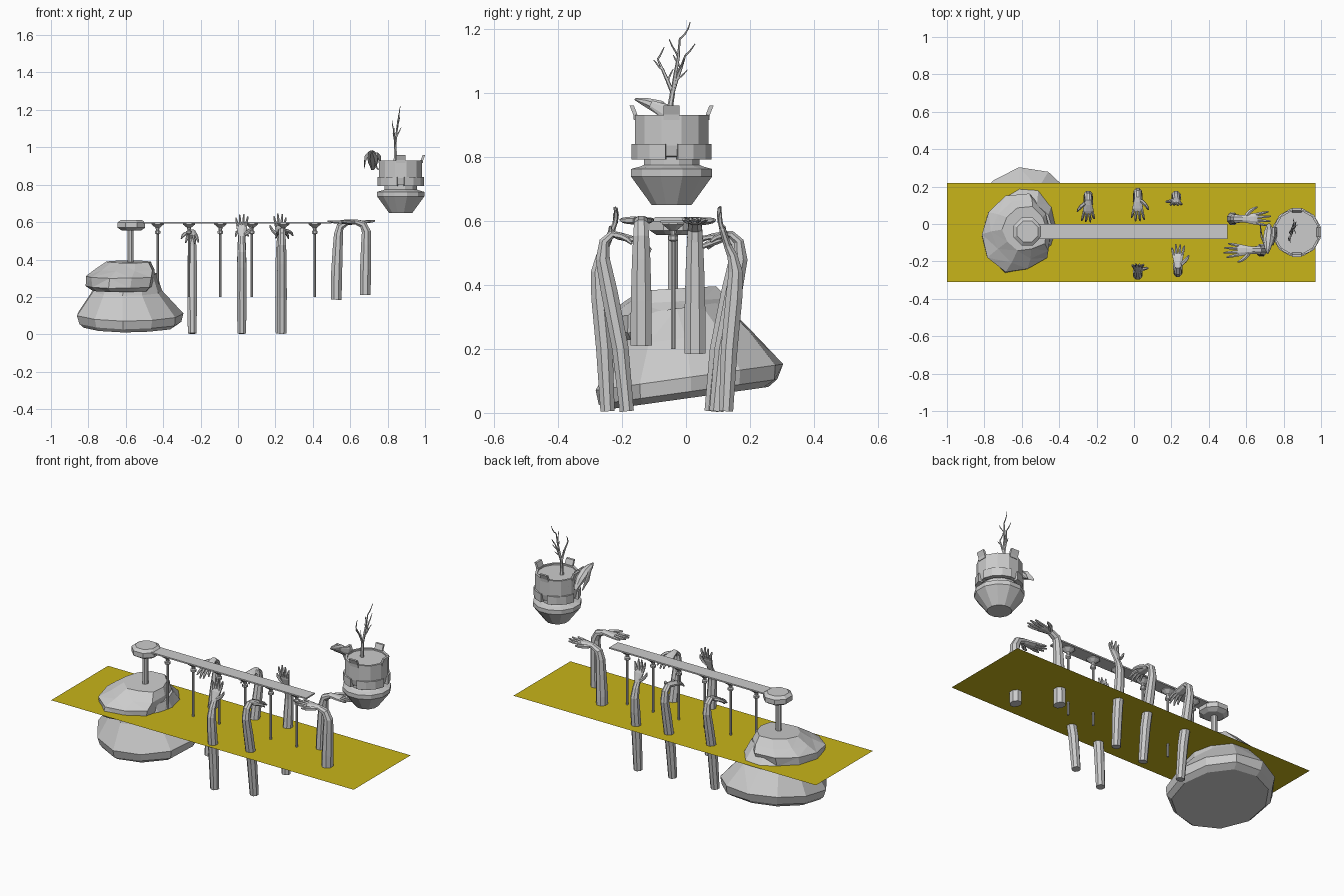
import bpy, bmesh, math, random
from mathutils import Vector as V

if "Cube" in bpy.data.objects:
    bpy.data.objects.remove(bpy.data.objects["Cube"])

random.seed(4)
Z = V((0, 0, 1))

def finish(bm, name):
    bmesh.ops.recalc_face_normals(bm, faces=bm.faces)
    me = bpy.data.meshes.new(name)
    bm.to_mesh(me)
    bm.free()
    ob = bpy.data.objects.new(name, me)
    bpy.context.collection.objects.link(ob)
    return ob

def loft(bm, rings):
    vs = [[bm.verts.new(p) for p in r] for r in rings]
    n = len(vs[0])
    for a, b in zip(vs, vs[1:]):
        for i in range(n):
            bm.faces.new((a[i], a[(i + 1) % n], b[(i + 1) % n], b[i]))
    bm.faces.new(vs[0][::-1])
    bm.faces.new(vs[-1])

def tube(bm, pts, radii, side, n=8):
    """Elliptical tube: each radius is (across side, across normal)."""
    rings = []
    for i, p in enumerate(pts):
        t = (pts[min(i + 1, len(pts) - 1)] - pts[max(i - 1, 0)]).normalized()
        nn = t.cross(side).normalized()
        s = nn.cross(t).normalized()
        a, b = radii[i]
        rings.append([p + s * a * math.cos(2 * math.pi * (k + .5) / n)
                      + nn * b * math.sin(2 * math.pi * (k + .5) / n) for k in range(n)])
    loft(bm, rings)

def turned(bm, x, y, prof, n):
    loft(bm, [[V((x + r * math.cos(2 * math.pi * (k + .5) / n),
                  y + r * math.sin(2 * math.pi * (k + .5) / n), z)) for k in range(n)] for r, z in prof])

def box(bm, size, loc):
    vs = bmesh.ops.create_cube(bm, size=1)['verts']
    for v in vs:
        v.co = V([c * s + l for c, s, l in zip(v.co, size, loc)])
    return vs

# ground sheet
bm = bmesh.new()
bm.faces.new([bm.verts.new(p) for p in
              ((-1, -.31, .275), (.97, -.31, .275), (.97, .22, .275), (-1, .22, .275))])
sheet = finish(bm, "ground_sheet")
mat = bpy.data.materials.new("yellow")
mat.diffuse_color = (.58, .46, .01, 1)
mat.use_nodes = True
mat.node_tree.nodes["Principled BSDF"].inputs["Base Color"].default_value = mat.diffuse_color
sheet.data.materials.append(mat)

# rocks: rings of (centre x, centre y, z, radius x, radius y), tilted along y
def rock(name, rings, n, tilt, jit):
    bm = bmesh.new()
    wob = [1 + random.uniform(-jit, jit) for _ in range(n)]
    out = []
    for cx, cy, z, rx, ry in rings:
        ring = []
        for k in range(n):
            a = 2 * math.pi * k / n
            w = wob[k] * (1 + random.uniform(-jit, jit) * .5)
            y = cy + ry * w * math.sin(a)
            ring.append(V((cx + rx * w * math.cos(a), y, z + tilt * y)))
        out.append(ring)
    loft(bm, out)
    bmesh.ops.triangulate(bm, faces=[f for f in bm.faces if len(f.verts) == 4 and f.calc_center_median().z > .2])
    return finish(bm, name)

rock("lower_rock", [(-.575, .01, .045, .25, .26), (-.575, .015, .065, .275, .285), (-.575, .015, .11, .285, .295),
                    (-.59, 0, .235, .19, .21), (-.58, -.03, .33, .15, .15)], 11, .14, .04)
rock("upper_rock", [(-.63, -.06, .24, .16, .18), (-.63, -.06, .262, .195, .21), (-.625, -.055, .315, .2, .215),
                    (-.60, -.04, .35, .17, .17), (-.585, -.03, .39, .125, .12)], 10, .06, .08)

# pedestal with octagonal head
bm = bmesh.new()
turned(bm, -.575, -.04, [(.017, .36), (.017, .57)], 8)
turned(bm, -.57, -.04, [(.055, .555), (.08, .57), (.08, .598), (.06, .612)], 8)
finish(bm, "pedestal")

# rail and its thin supports
bm = bmesh.new()
box(bm, (1.05, .08, .008), (-.025, -.04, .597))
finish(bm, "rail")
for i in range(6):
    bm = bmesh.new()
    turned(bm, -.43 + .168 * i, -.04,
           [(.007, .2), (.007, .535), (.016, .54), (.016, .552), (.009, .556), (.012, .57), (.036, .588), (.036, .595)], 8)
    finish(bm, "rail_support")

# arms: forearm profile is (offset along d, height); fingers continue at the given pitch
def arm(name, base, d, prof, radii, pitch, curl, thumb, k=1.0):
    bm = bmesh.new()
    base, d = V(base), V(d)
    side = Z.cross(d)
    at = lambda p: base + d * p[0] + Z * p[1]
    aim = lambda deg, sp=0: (d * math.cos(math.radians(deg)) + Z * math.sin(math.radians(deg)) + side * sp).normalized()
    pts = [at(p) for p in prof]
    wrist = pts[-1]
    palm = [wrist + aim(pitch) * l * k for l in (.02, .055, .07)]
    tube(bm, pts + palm, radii + [(.023 * k, .013 * k), (.031 * k, .012 * k), (.028 * k, .009 * k)], side)
    for j in range(4):
        off = (j - 1.5) * thumb
        p = wrist + aim(pitch) * .062 * k + side * off * .0145 * k
        path, ang = [p], pitch
        ln = (.021, .025, .024, .018)[j] * k
        for s in range(3):
            p = p + aim(ang, off * .14) * ln
            path.append(p)
            ang += curl + (j % 2) * curl * .4
        tube(bm, path, [(r * k, r * k) for r in (.0085, .008, .007, .004)], side, 6)
    p = wrist + aim(pitch) * .015 * k - side * thumb * .016 * k
    path = [p, p + aim(pitch, -thumb * 1.2) * .028 * k]
    path.append(path[-1] + aim(pitch + curl, -thumb * .7) * .024 * k)
    path.append(path[-1] + aim(pitch + curl * 2, -thumb * .4) * .018 * k)
    tube(bm, path, [(r * k, r * k) for r in (.012, .010, .008, .004)], side, 6)
    finish(bm, name)

slim = [(.025, .024), (.028, .028), (.027, .028), (.024, .024), (.020, .017), (.018, .013)]
droop = [(0, .005), (-.02, .2), (-.055, .38), (-.075, .48), (-.07, .535), (-.045, .558)]
raised = [(0, .005), (-.01, .2), (-.025, .36), (-.03, .44), (-.02, .49), (-.006, .52)]
arm("drooping_arm", (-.245, .08, 0), (0, -1, 0), [(o, z * .985) for o, z in droop], slim, -22, -14, 1)
arm("drooping_arm", (.02, .095, 0), (0, -1, 0), droop, slim, -8, -16, -1)
arm("drooping_arm", (.235, -.185, 0), (0, 1, 0), droop, slim, -14, -16, 1)
arm("raised_arm", (.02, -.245, 0), (0, 1, 0), raised, slim, 68, 12, 1, .95)
arm("raised_arm", (.225, .125, 0), (0, -1, 0), raised, slim, 72, 10, 1, .95)

# two thicker arms with level hands holding the end of the rail
thick = [(.036, .031), (.035, .032), (.031, .029), (.027, .026), (.024, .022), (.021, .015)]
hold = [(0, .0), (.002, .14), (.008, .27), (.012, .35), (.022, .392), (.06, .413)]
arm("holding_arm", (.525, .028, .185), (1, 0, 0), hold, thick, 2, 2, -1, 1.08)
arm("holding_arm", (.68, -.14, .21), (-1, 0, 0),
    [(0, 0), (-.002, .14), (-.005, .27), (-.006, .34), (.012, .378), (.05, .391)], thick, 0, 2, -1, 1.1)

# floating planter: bowl, neck and drum
px, py = .87, -.045
bm = bmesh.new()
turned(bm, px, py, [(.065, .65), (.131, .738), (.131, .762), (.10, .77), (.09, .775), (.09, .8), (.112, .802),
                    (.119, .835), (.119, .93), (.106, .93), (.106, .922)], 12)
finish(bm, "planter")

# collar segments and flared rim tabs, four of each
for q in range(4):
    bm = bmesh.new()
    mid = q * math.pi / 2 + math.pi / 4
    rings = []
    for s in range(4):
        a = mid + (s - 1.5) * .42
        c, n = V((math.cos(a), math.sin(a), 0)), V((px, py, 0))
        rings.append([n + c * r + Z * z for r, z in ((.10, .792), (.126, .792), (.126, .84), (.10, .84))])
    loft(bm, rings)
    finish(bm, "collar_segment")
    bm = bmesh.new()
    a = q * math.pi / 2
    c, t, o = V((math.cos(a), math.sin(a), 0)), V((-math.sin(a), math.cos(a), 0)), V((px, py, 0))
    loft(bm, [[o + c * (r + w) + t * h + Z * z for w, h in ((0, -.025), (.013, -.025), (.013, .025), (0, .025))]
              for r, z in ((.105, .915), (.107, .932), (.118, .96))])
    finish(bm, "rim_tab")

# bare tree
bm = bmesh.new()
def branch(p, dirn, length, r, depth):
    pts = [p]
    for _ in range(3):
        dirn = (dirn + V((random.uniform(-.12, .12), random.uniform(-.2, .2), .18))).normalized()
        pts.append(pts[-1] + dirn * length / 3)
    tube(bm, pts, [(r * f, r * f) for f in (1, .85, .7, .4)], V((1, .1, 0)), 5)
    if depth:
        for q, sgn in zip(pts[1:], (1, -1, 1)):
            branch(q, (dirn + V((random.uniform(-.4, .4), sgn * .9, -.1))).normalized(), length * .38, r * .5, depth - 1)
root = V((.84, -.045, .92))
fork = root + V((0, .003, .08))
tube(bm, [root, root + V((.003, -.004, .04)), fork], [(.011, .011), (.009, .009), (.008, .008)], V((1, 0, 0)), 6)
branch(fork, V((-.1, -.45, .9)), .115, .007, 1)
branch(fork, V((.1, .05, 1)), .17, .007, 1)
branch(fork, V((0, .5, .9)), .125, .007, 1)
finish(bm, "bare_tree")

# small bird perched on the rim
bm = bmesh.new()
X = V((1, 0, 0))
tube(bm, [V(p) for p in ((.715, -.16, .98), (.715, -.13, .972), (.718, -.085, .955), (.722, -.045, .925),
                         (.722, -.02, .9), (.72, 0, .88))],
     [(.003, .003), (.018, .014), (.03, .024), (.028, .022), (.018, .014), (.008, .003)], X, 8)
for s in (-1, 1):
    tube(bm, [V((.72 + s * .022, -.11, .965)), V((.72 + s * .04, -.06, .94)), V((.72 + s * .045, 0, .89))],
         [(.004, .012), (.005, .024), (.002, .004)], X, 6)
    tube(bm, [V((.73, -.06 + s * .014, .93)), V((.745, -.05 + s * .014, .885)), V((.765, -.045 + s * .014, .88))],
         [(.004, .004)] * 3, V((0, 1, 0)), 5)
finish(bm, "perched_bird")
